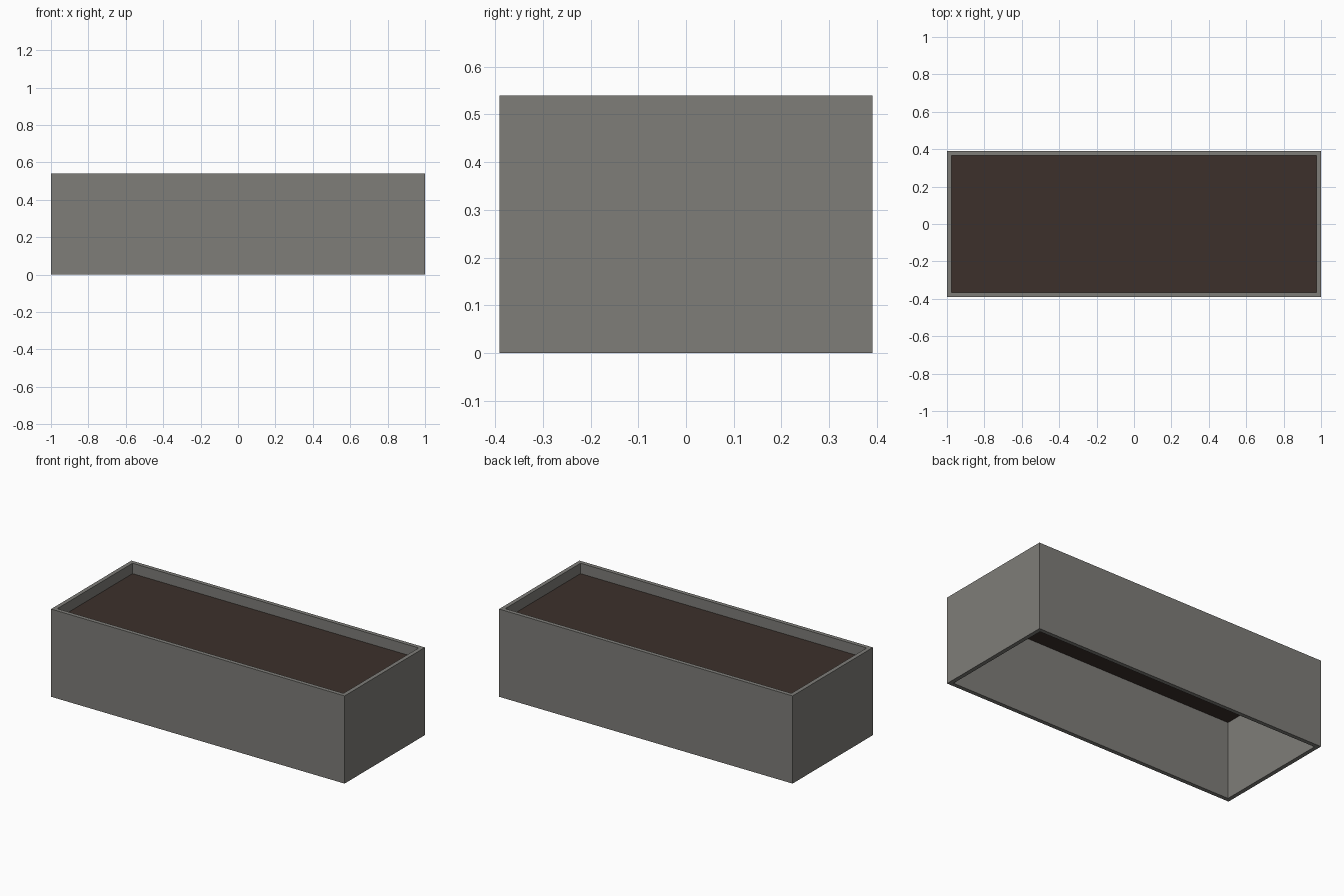
import bpy, bmesh

if "Cube" in bpy.data.objects:
    bpy.data.objects.remove(bpy.data.objects["Cube"])

L, W, H = 2.0, 0.782, 0.54   # outer size
T = 0.025                    # wall thickness
SOIL_Z = 0.476


def material(name, color):
    m = bpy.data.materials.new(name)
    m.diffuse_color = (*color, 1)
    m.use_nodes = True
    m.node_tree.nodes["Principled BSDF"].inputs["Base Color"].default_value = m.diffuse_color
    return m


def rectangle(bm, length, width, z):
    return [bm.verts.new((sx * length / 2, sy * width / 2, z))
            for sx, sy in ((-1, -1), (1, -1), (1, 1), (-1, 1))]


def make_object(name, bm, mat):
    mesh = bpy.data.meshes.new(name)
    bm.to_mesh(mesh)
    bm.free()
    mesh.materials.append(mat)
    obj = bpy.data.objects.new(name, mesh)
    bpy.context.collection.objects.link(obj)


# planter walls: four loops bridged into a tube open at top and bottom
bm = bmesh.new()
loops = [rectangle(bm, L, W, 0), rectangle(bm, L, W, H),
         rectangle(bm, L - 2 * T, W - 2 * T, H),
         rectangle(bm, L - 2 * T, W - 2 * T, 0)]
for a, b in zip(loops, loops[1:] + loops[:1]):
    for i in range(4):
        j = (i + 1) % 4
        bm.faces.new((a[i], a[j], b[j], b[i]))
make_object("planter_walls", bm, material("concrete", (0.21, 0.205, 0.19)))

# soil surface: flat sheet just below the rim
bm = bmesh.new()
bm.faces.new(rectangle(bm, L - 2 * T, W - 2 * T, SOIL_Z))
make_object("soil", bm, material("soil", (0.045, 0.03, 0.024)))
